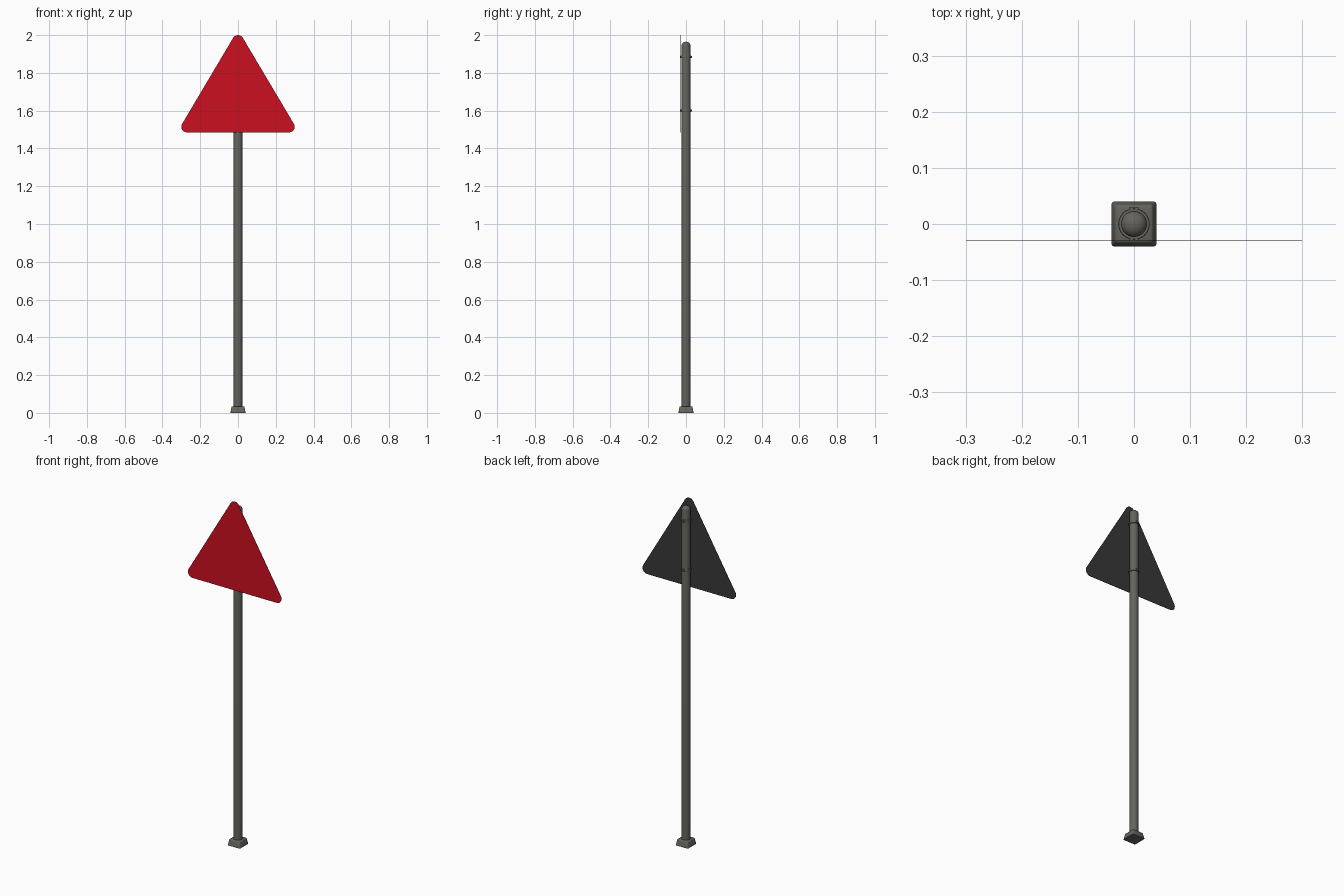
import bpy, bmesh, math
from mathutils import Matrix

if "Cube" in bpy.data.objects:
    bpy.data.objects.remove(bpy.data.objects["Cube"])

def material(name, rgb):
    m = bpy.data.materials.new(name)
    m.diffuse_color = (*rgb, 1)
    m.use_nodes = True
    m.node_tree.nodes["Principled BSDF"].inputs["Base Color"].default_value = m.diffuse_color
    return m

RED = material("sign_red", (0.6, 0.005, 0.015))
DARK = material("back_grey", (0.04, 0.04, 0.04))
METAL = material("post_metal", (0.13, 0.125, 0.11))

def finish(name, bm, mats, smooth=True):
    bmesh.ops.remove_doubles(bm, verts=bm.verts, dist=1e-5)
    bmesh.ops.recalc_face_normals(bm, faces=bm.faces)
    me = bpy.data.meshes.new(name)
    bm.to_mesh(me)
    bm.free()
    ob = bpy.data.objects.new(name, me)
    bpy.context.collection.objects.link(ob)
    for m in mats:
        me.materials.append(m)
    if smooth:
        bpy.ops.object.select_all(action='DESELECT')
        ob.select_set(True)
        bpy.context.view_layer.objects.active = ob
        bpy.ops.object.shade_smooth_by_angle(angle=math.radians(35))
    return ob

def lathe(name, profile, closed=False, steps=32):
    bm = bmesh.new()
    vs = [bm.verts.new((r, 0, z)) for r, z in profile]
    pairs = list(zip(vs, vs[1:])) + ([(vs[-1], vs[0])] if closed else [])
    es = [bm.edges.new(p) for p in pairs]
    bmesh.ops.spin(bm, geom=vs + es, cent=(0, 0, 0), axis=(0, 0, 1),
                   angle=2 * math.pi, steps=steps, use_merge=True)
    return finish(name, bm, [METAL])

# Post with a domed cap
dome = [(0.023 * math.cos(a), 1.947 + 0.018 * math.sin(a))
        for a in (math.pi / 2 * i / 6 for i in range(6))]
lathe("post", [(0, 0.01), (0.023, 0.01)] + dome + [(0, 1.965)])

# Tapered square foot
bm = bmesh.new()
bmesh.ops.create_cube(bm, size=1, matrix=Matrix.Translation((0, 0, 0.0175))
                      @ Matrix.Diagonal((0.08, 0.08, 0.035, 1)))
for v in bm.verts:
    if v.co.z > 0.02:
        v.co.x *= 0.84
        v.co.y *= 0.84
edges = [e for e in bm.edges if max(v.co.z for v in e.verts) > 0.02]
bmesh.ops.bevel(bm, geom=edges, offset=0.005, segments=3, profile=0.5, affect='EDGES')
finish("foot", bm, [METAL])

# Clamp rings with lugs reaching the plate
for label, z in (("lower", 1.60), ("upper", 1.885)):
    h = 0.006
    lathe(label + "_clamp", [(0.022, z - h), (0.027, z - h), (0.028, z - h / 2),
                             (0.028, z + h / 2), (0.027, z + h), (0.022, z + h)], True)
    bm = bmesh.new()
    for y in (-0.0265, 0.0275):
        bmesh.ops.create_cube(bm, size=1, matrix=Matrix.Translation((0, y, z))
                              @ Matrix.Diagonal((0.016, 0.006, 0.01, 1)))
    finish(label + "_clamp_lugs", bm, [METAL], False)

# Rounded triangular plate: red front, dark back
bm = bmesh.new()
r, n = 0.03, 10
outline = []
for cx, cz, start in ((0.27, 1.515, -90), (0, 1.97, 30), (-0.27, 1.515, 150)):
    for i in range(n + 1):
        a = math.radians(start + 120 * i / n)
        outline.append((cx + r * math.cos(a), cz + r * math.sin(a)))
front = bm.faces.new([bm.verts.new((x, -0.0305, z)) for x, z in outline])
ext = bmesh.ops.extrude_face_region(bm, geom=[front], use_keep_orig=True)
bmesh.ops.translate(bm, vec=(0, 0.0015, 0),
                    verts=[g for g in ext["geom"] if isinstance(g, bmesh.types.BMVert)])
for f in bm.faces:
    f.material_index = 0 if all(v.co.y < -0.03 for v in f.verts) else 1
finish("sign_plate", bm, [RED, DARK], False)
